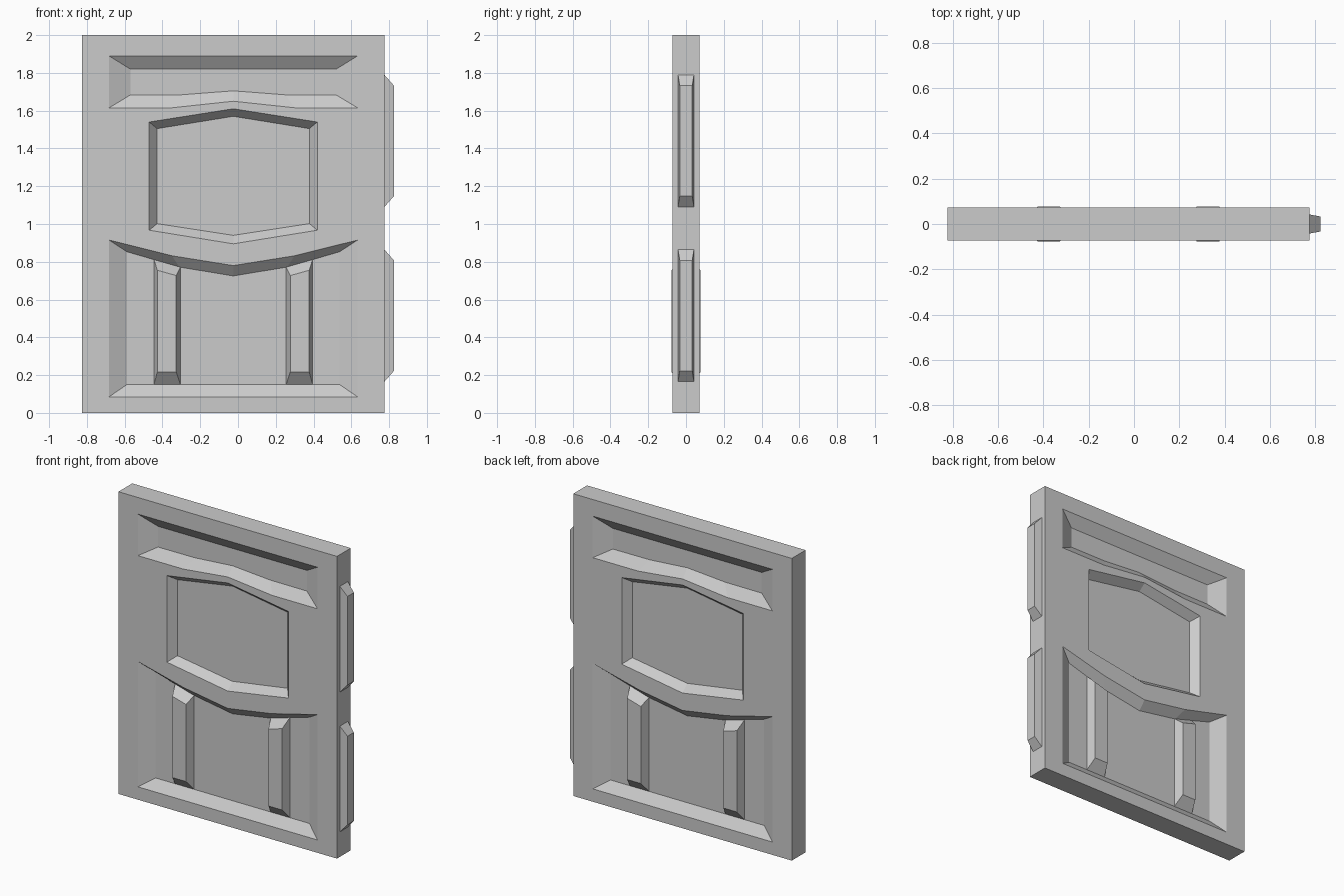
import bpy, bmesh

if "Cube" in bpy.data.objects:
    bpy.data.objects.remove(bpy.data.objects["Cube"])

CX = -0.025      # middle of the door leaf
HALF = 0.072     # half thickness of the leaf
FLOOR = 0.022    # distance of recess floors from the mid plane


def mesh_object(name, bm):
    bmesh.ops.recalc_face_normals(bm, faces=bm.faces)
    mesh = bpy.data.meshes.new(name)
    bm.to_mesh(mesh)
    bm.free()
    obj = bpy.data.objects.new(name, mesh)
    bpy.context.collection.objects.link(obj)
    return obj


def loft(name, rings):
    """Skin a closed solid through rings of equal point count."""
    bm = bmesh.new()
    loops = [[bm.verts.new(p) for p in ring] for ring in rings]
    n = len(loops[0])
    for a, b in zip(loops, loops[1:]):
        for i in range(n):
            j = (i + 1) % n
            bm.faces.new((a[i], a[j], b[j], b[i]))
    bm.faces.new(loops[0])
    bm.faces.new(loops[-1])
    return mesh_object(name, bm)


def mirrored(half):
    """Right half outline (offset, z), top to bottom, to a full outline."""
    left = [(-x, z) for x, z in reversed(half) if x > 0]
    return [(CX + x, z) for x, z in half + left]


def at_y(outline, y):
    return [(x, y, z) for x, z in outline]


# Recess outlines: rim on the surface, inner on the floor
top_rim = mirrored([(0, 1.89), (.658, 1.89), (.658, 1.615), (.327, 1.615), (0, 1.65)])
top_in = mirrored([(0, 1.82), (.545, 1.82), (.545, 1.683), (.275, 1.684), (0, 1.705)])
low_rim = mirrored([(0, .78), (.325, .832), (.658, .915), (.658, .085), (0, .085)])
low_in = mirrored([(0, .725), (.285, .772), (.563, .853), (.563, .15), (0, .15)])
win_rim = mirrored([(0, 1.61), (.445, 1.54), (.445, .967), (0, .895)])
win_in = mirrored([(0, 1.57), (.403, 1.505), (.403, 1.002), (0, .94)])

# Door leaf
x0, x1 = -0.825, 0.775
leaf_outline = [(x0, 0), (x1, 0), (x1, 2), (x0, 2)]
leaf = loft("door_leaf", [at_y(leaf_outline, -HALF), at_y(leaf_outline, HALF)])

# Cutters: both-sided recesses and a through window
cutters = []
for rim, inner in ((top_rim, top_in), (low_rim, low_in)):
    for s in (-1, 1):
        cutters.append(loft("recess_cutter", [at_y(rim, s * .1), at_y(rim, s * HALF),
                                              at_y(inner, s * FLOOR)]))
cutters.append(loft("window_cutter", [
    at_y(win_rim, -.1), at_y(win_rim, -HALF), at_y(win_in, -FLOOR),
    at_y(win_in, FLOOR), at_y(win_rim, HALF), at_y(win_rim, .1)]))

bpy.context.view_layer.objects.active = leaf
for c in cutters:
    c.hide_render = True
    mod = leaf.modifiers.new("cut", 'BOOLEAN')
    mod.operation, mod.solver, mod.object = 'DIFFERENCE', 'EXACT', c
    bpy.ops.object.modifier_apply(modifier=mod.name)
    bpy.data.objects.remove(c)

# Window pane
pane = loft("window_pane", [at_y(win_in, -FLOOR), at_y(win_in, FLOOR)])
glass = bpy.data.materials.new("pane_grey")
glass.diffuse_color = (0.8, 0.8, 0.8, 1)
glass.use_nodes = True
glass.node_tree.nodes["Principled BSDF"].inputs["Base Color"].default_value = glass.diffuse_color
pane.data.materials.append(glass)

# Raised ribs in the lower recess, left and right, both faces
for side, tag in ((-1, "left"), (1, "right")):
    base = [(.28, .15), (.42, .15), (.42, .812), (.28, .772)]
    face = [(.302, .217), (.402, .217), (.402, .755), (.302, .727)]
    base = [(CX + side * x, z) for x, z in base]
    face = [(CX + side * x, z) for x, z in face]
    loft("rib_" + tag, [at_y(face, -.077), at_y(base, -FLOOR),
                        at_y(base, FLOOR), at_y(face, .077)])

# Tapered hinge blocks on the right edge
for tag, z0 in (("lower", .165), ("upper", 1.09)):
    def ring(x, hy, lo, hi):
        return [(x, -hy, lo), (x, hy, lo), (x, hy, hi), (x, -hy, hi)]
    loft("hinge_" + tag, [ring(x1, .042, z0, z0 + .7),
                          ring(.825, .033, z0 + .057, z0 + .643)])
